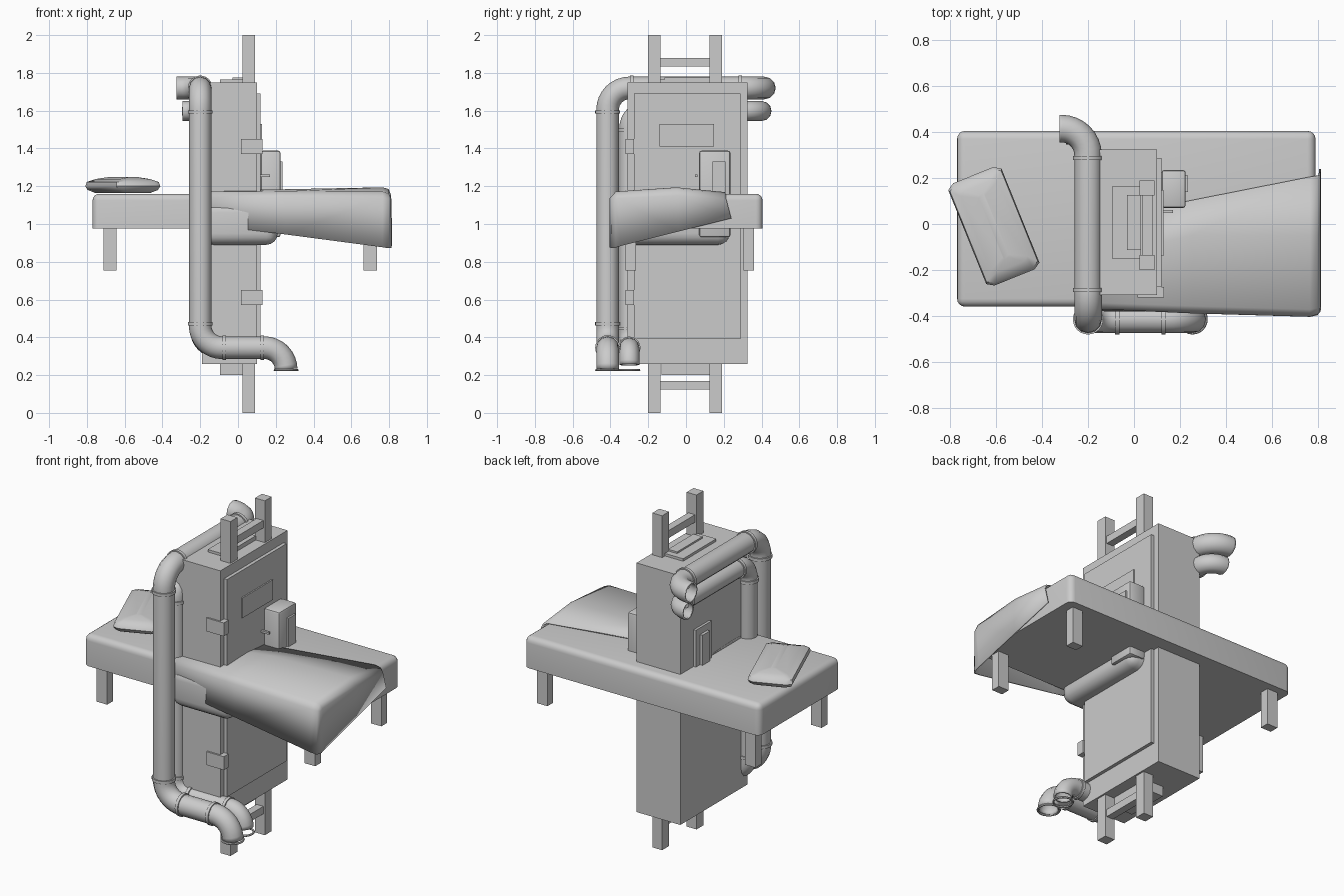
import bpy, bmesh, math
from mathutils import Vector

if "Cube" in bpy.data.objects:
    bpy.data.objects.remove(bpy.data.objects["Cube"])


def smooth(ob, angle=40):
    bpy.ops.object.select_all(action='DESELECT')
    ob.select_set(True)
    bpy.context.view_layer.objects.active = ob
    bpy.ops.object.shade_smooth_by_angle(angle=math.radians(angle))


def mesh_object(name, verts, faces):
    me = bpy.data.meshes.new(name)
    me.from_pydata(verts, [], faces)
    bm = bmesh.new()
    bm.from_mesh(me)
    bmesh.ops.recalc_face_normals(bm, faces=bm.faces)
    bm.to_mesh(me)
    bm.free()
    ob = bpy.data.objects.new(name, me)
    bpy.context.collection.objects.link(ob)
    return ob


def box(name, x, y, z, bevel=0, keep_bottom=False, segments=4):
    """Box from (min, max) ranges, with optional rounded edges."""
    me = bpy.data.meshes.new(name)
    bm = bmesh.new()
    bmesh.ops.create_cube(bm, size=1)
    for v in bm.verts:
        v.co = [r[0] + (c + 0.5) * (r[1] - r[0]) for c, r in zip(v.co, (x, y, z))]
    if bevel:
        edges = [e for e in bm.edges
                 if not (keep_bottom and all(abs(v.co.z - z[0]) < 1e-5 for v in e.verts))]
        bmesh.ops.bevel(bm, geom=edges, offset=bevel, segments=segments,
                        profile=0.5, affect='EDGES')
    bm.to_mesh(me)
    bm.free()
    ob = bpy.data.objects.new(name, me)
    bpy.context.collection.objects.link(ob)
    if bevel:
        smooth(ob)
    return ob


def ring(name, loc, axis, radius, width=0.02):
    bpy.ops.mesh.primitive_cylinder_add(vertices=24, radius=radius, depth=width, location=loc)
    ob = bpy.context.object
    ob.name = name
    ob.rotation_euler = Vector(axis).to_track_quat('Z', 'Y').to_euler()
    smooth(ob)


def pipe(name, pts, radius, bend):
    """Hollow pipe with rounded bends and a collar at each end of each bend."""
    pts = [Vector(p) for p in pts]
    path = [pts[0]]
    for i in range(1, len(pts) - 1):
        a = (pts[i - 1] - pts[i]).normalized()
        b = (pts[i + 1] - pts[i]).normalized()
        centre = pts[i] + (a + b) * bend
        for k in range(9):
            t = k / 8 * math.pi / 2
            path.append(centre - b * bend * math.cos(t) - a * bend * math.sin(t))
        for d, other in ((a, pts[i - 1]), (b, pts[i + 1])):
            if (other - pts[i]).length > bend * 2:
                ring(name + "_collar", pts[i] + d * (bend + 0.012), d, radius + 0.006, 0.018)
    cu = bpy.data.curves.new(name, 'CURVE')
    cu.dimensions = '3D'
    cu.bevel_depth = radius
    cu.bevel_resolution = 4
    sp = cu.splines.new('POLY')
    sp.points.add(len(path) - 1)
    for p, co in zip(sp.points, path):
        p.co = (*co, 1)
    tmp = bpy.data.objects.new(name, cu)
    bpy.context.collection.objects.link(tmp)
    bpy.ops.object.select_all(action='DESELECT')
    tmp.select_set(True)
    bpy.context.view_layer.objects.active = tmp
    bpy.ops.object.convert(target='MESH')
    ob = bpy.context.object
    smooth(ob)
    mod = ob.modifiers.new("wall", 'SOLIDIFY')
    mod.thickness = 0.009
    mod.offset = -1


# Cabinet with door, window and hinges
box("cabinet", (-0.19, 0.10), (-0.31, 0.325), (0.26, 1.75))
box("door", (0.10, 0.12), (-0.275, 0.288), (0.39, 1.69))
box("window_frame", (0.12, 0.128), (-0.14, 0.147), (1.41, 1.53))
for z in (0.57, 1.37):
    box("hinge", (0.015, 0.13), (-0.32, -0.275), (z, z + 0.08))

# Handle boxes on both faces
box("handle_box", (0.12, 0.225), (0.07, 0.235), (0.93, 1.388), 0.012, segments=2)
box("handle_lever", (0.225, 0.236), (0.14, 0.21), (0.98, 1.33))
box("handle_knob", (0.12, 0.17), (0.048, 0.062), (1.25, 1.262))
box("back_plate", (-0.205, -0.19), (0.05, 0.20), (1.10, 1.38))
box("back_plate_lever", (-0.222, -0.205), (0.09, 0.16), (1.10, 1.34))

# Roof and base plates
box("roof_plate", (-0.095, 0.03), (-0.15, 0.163), (1.75, 1.765))
box("roof_plate_inner", (-0.03, 0.03), (-0.113, 0.127), (1.765, 1.775))
box("base_plate", (-0.095, 0.03), (-0.13, 0.13), (0.20, 0.26))

# Posts and rungs
for y in (-0.20, 0.125):
    box("post", (0.025, 0.09), (y, y + 0.065), (0, 2))
for z in (0.125, 1.835):
    box("rung", (0.035, 0.08), (-0.135, 0.125), (z, z + 0.045))

# Pipes
pipe("large_pipe", [(-0.325, 0.415, 1.72), (-0.2, 0.415, 1.72), (-0.2, -0.415, 1.72),
                    (-0.2, -0.415, 0.345), (0.255, -0.415, 0.345), (0.255, -0.415, 0.22)],
     0.06, 0.115)
pipe("small_pipe", [(-0.295, 0.4, 1.598), (-0.2, 0.4, 1.598), (-0.2, -0.3, 1.598),
                    (-0.2, -0.3, 0.345), (0.25, -0.3, 0.345), (0.25, -0.3, 0.22)],
     0.053, 0.09)
for x, y, r in ((0.255, -0.415, 0.066), (0.25, -0.3, 0.059)):
    bpy.ops.mesh.primitive_torus_add(location=(x, y, 0.226), major_radius=r - 0.006,
                                     minor_radius=0.006, major_segments=24, minor_segments=6)
    bpy.context.object.name = "pipe_lip"

# Bed
box("mattress", (-0.77, 0.79), (-0.36, 0.405), (0.975, 1.16), 0.035, keep_bottom=True)
for x in (-0.712, 0.665):
    for y in (-0.32, 0.305):
        box("bed_leg", (x, x + 0.07), (y, y + 0.055), (0.755, 0.98))
box("bolster", (-0.19, 0.21), (-0.38, 0.23), (0.89, 1.12), 0.06)

# Blanket: draped grid, each row runs front hem to back edge, last row is the end hem
rows = [
    [(-0.19, -0.365, 1.0), (-0.19, -0.365, 1.14), (-0.19, -0.34, 1.168), (-0.19, -0.15, 1.172), (-0.19, 0.01, 1.165)],
    [(0.25, -0.385, 0.945), (0.25, -0.385, 1.14), (0.25, -0.355, 1.17), (0.25, -0.05, 1.18), (0.25, 0.103, 1.165)],
    [(0.765, -0.40, 0.877), (0.765, -0.40, 1.135), (0.765, -0.37, 1.168), (0.765, -0.05, 1.19), (0.765, 0.205, 1.165)],
    [(0.795, -0.395, 0.872), (0.797, -0.39, 1.13), (0.795, -0.365, 1.158), (0.795, -0.05, 1.182), (0.795, 0.21, 1.155)],
    [(0.803, -0.385, 0.872), (0.806, -0.375, 1.125), (0.807, -0.36, 1.135), (0.807, -0.04, 1.15), (0.807, 0.213, 1.13)],
    [(0.808, -0.38, 0.873), (0.81, -0.37, 0.876), (0.81, -0.34, 0.885), (0.81, -0.04, 0.96), (0.81, 0.24, 1.03)],
]
n = len(rows[0])
verts = [p for row in rows for p in row]
faces = [(r * n + c, (r + 1) * n + c, (r + 1) * n + c + 1, r * n + c + 1)
         for r in range(len(rows) - 1) for c in range(n - 1)]
blanket = mesh_object("blanket", verts, faces)
smooth(blanket, 50)
mod = blanket.modifiers.new("cloth", 'SOLIDIFY')
mod.thickness = 0.008
mod.offset = 0

# Pillow: stacked rectangles with clipped corners, turned on the bed
layers = [(0.17, 0.40, 1.165), (0.23, 0.46, 1.18), (0.25, 0.48, 1.2),
          (0.24, 0.46, 1.222), (0.17, 0.38, 1.238), (0.03, 0.30, 1.25)]
verts, faces = [], []
ang = math.radians(22)
for w, l, z in layers:
    for sx, sy in ((-1, -0.92), (-0.75, -1), (0.75, -1), (1, -0.92),
                   (1, 0.92), (0.75, 1), (-0.75, 1), (-1, 0.92)):
        px, py = sx * w / 2, sy * l / 2
        verts.append((-0.61 + px * math.cos(ang) - py * math.sin(ang),
                      -0.01 + px * math.sin(ang) + py * math.cos(ang), z))
for r in range(len(layers) - 1):
    for c in range(8):
        d = (c + 1) % 8
        faces.append((r * 8 + c, r * 8 + d, r * 8 + 8 + d, r * 8 + 8 + c))
faces += [tuple(range(8))[::-1], tuple(range(len(verts) - 8, len(verts)))]
smooth(mesh_object("pillow", verts, faces), 45)
